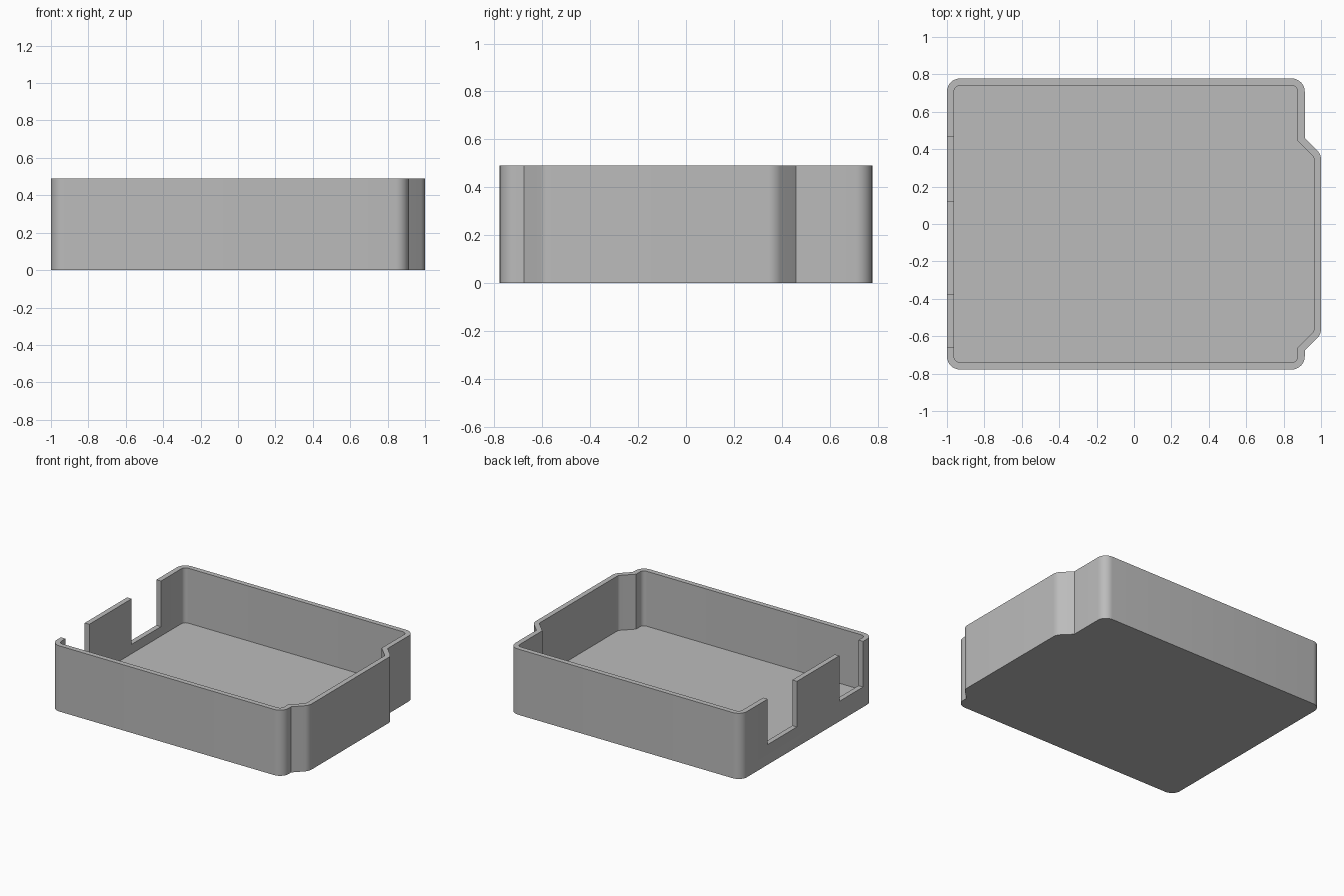
import bpy
import bmesh
import math
from mathutils import Vector

HEIGHT, WALL, FLOOR, SILL = 0.49, 0.038, 0.08, 0.15
HALF_Y = 0.778

old = bpy.data.objects.get("Cube")
if old:
    bpy.data.objects.remove(old, do_unlink=True)

# Single plastic colour
grey = bpy.data.materials.new("grey_plastic")
grey.use_nodes = True
colour = (0.5, 0.5, 0.5, 1)
grey.diffuse_color = colour
grey.node_tree.nodes["Principled BSDF"].inputs["Base Color"].default_value = colour


def profile(points, inset=0.0, steps=8):
    """Offset a counter-clockwise outline inward and round its corners."""
    result = []
    for i, (x, y, radius) in enumerate(points):
        here = Vector((x, y))
        before = (here - Vector(points[i - 1][:2])).normalized()
        after = (Vector(points[(i + 1) % len(points)][:2]) - here).normalized()
        n1, n2 = Vector((-before.y, before.x)), Vector((-after.y, after.x))
        corner = here + (n1 + n2) * inset / (1 + n1.dot(n2))
        r = radius - inset
        if r <= 0:
            result.append(corner)
            continue
        centre = corner + (n1 + n2) * r / (1 + n1.dot(n2))
        start = math.atan2(-n1.y, -n1.x)
        turn = math.atan2(before.cross(after), before.dot(after))
        for k in range(steps + 1):
            a = start + turn * k / steps
            result.append(centre + r * Vector((math.cos(a), math.sin(a))))
    return result


def prism(name, outline, z0, z1):
    bm = bmesh.new()
    face = bm.faces.new([bm.verts.new((p[0], p[1], z0)) for p in outline])
    top = bmesh.ops.extrude_face_region(bm, geom=[face])["geom"]
    verts = [g for g in top if isinstance(g, bmesh.types.BMVert)]
    bmesh.ops.translate(bm, verts=verts, vec=(0, 0, z1 - z0))
    bmesh.ops.recalc_face_normals(bm, faces=bm.faces)
    mesh = bpy.data.meshes.new(name)
    bm.to_mesh(mesh)
    bm.free()
    mesh.materials.append(grey)
    obj = bpy.data.objects.new(name, mesh)
    bpy.context.collection.objects.link(obj)
    return obj


# Outline: x, y, corner radius; the right side bulges outward
outline = [
    (-1, -HALF_Y, 0.07), (0.913, -HALF_Y, 0.07),
    (0.913, -0.677, 0), (1, -0.59, 0.07),
    (1, 0.373, 0.07), (0.913, 0.46, 0),
    (0.913, HALF_Y, 0.07), (-1, HALF_Y, 0.07),
]
tray = prism("open_tray", profile(outline), 0, HEIGHT)

# Cutters: the inner cavity and two port notches in the left wall
cutters = [prism("cavity_cutter", profile(outline, WALL), FLOOR, HEIGHT + 0.1)]
for y0, y1 in ((-0.66, -0.38), (0.12, 0.465)):
    box = [(-1.1, y0), (-0.93, y0), (-0.93, y1), (-1.1, y1)]
    cutters.append(prism("port_notch_cutter", box, SILL, HEIGHT + 0.2))

bpy.ops.object.select_all(action="DESELECT")
bpy.context.view_layer.objects.active = tray
tray.select_set(True)
for cutter in cutters:
    cutter.hide_render = True
    mod = tray.modifiers.new("cut", "BOOLEAN")
    mod.operation, mod.solver, mod.object = "DIFFERENCE", "EXACT", cutter
    bpy.ops.object.modifier_apply(modifier=mod.name)
    bpy.data.objects.remove(cutter, do_unlink=True)

bpy.ops.object.shade_smooth_by_angle(angle=math.radians(30))
